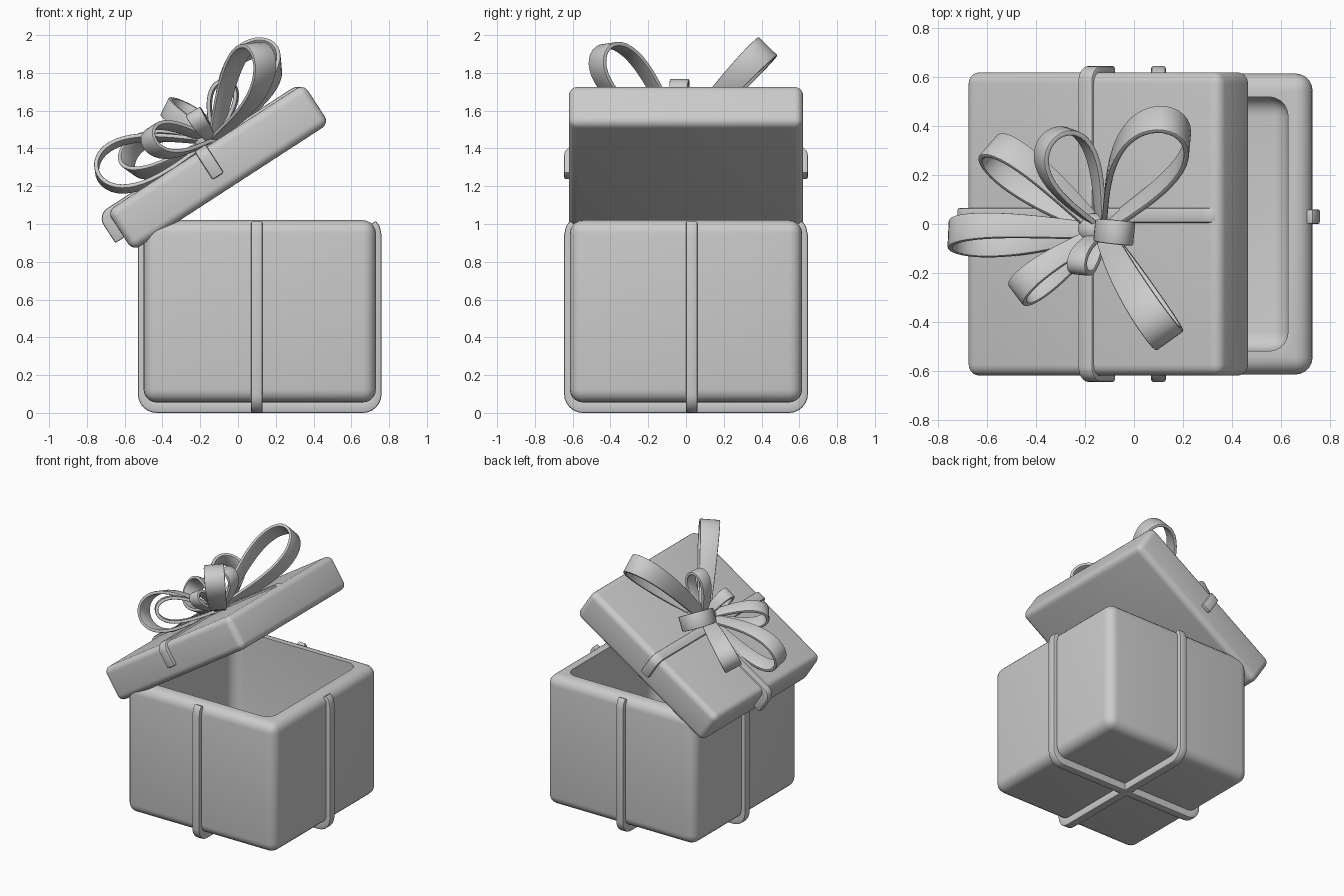
import bpy
from math import sin, cos, pi, radians
from mathutils import Vector, Matrix

if "Cube" in bpy.data.objects:
    bpy.data.objects.remove(bpy.data.objects["Cube"])


def finish(ob, mods, angle=40):
    """Add and apply modifiers, then smooth the shading."""
    bpy.ops.object.select_all(action='DESELECT')
    bpy.context.view_layer.objects.active = ob
    ob.select_set(True)
    for kind, props in mods:
        m = ob.modifiers.new(kind.title(), kind)
        for k, v in props.items():
            setattr(m, k, v)
        bpy.ops.object.modifier_apply(modifier=m.name)
    bpy.ops.object.shade_smooth_by_angle(angle=radians(angle))
    return ob


def rounded_box(name, lo, hi, r):
    lo, hi = Vector(lo), Vector(hi)
    bpy.ops.mesh.primitive_cube_add(size=1)
    ob = bpy.context.object
    ob.name = name
    ob.data.transform(Matrix.Translation((lo + hi) / 2) @ Matrix.Diagonal((*(hi - lo), 1)))
    return finish(ob, [('BEVEL', dict(width=r, segments=5))])


def strip(name, path, across, widths, thick, matrix=Matrix(), bevel=0.009):
    """Ribbon: a path widened along 'across', then thickened."""
    verts, faces = [], []
    for p, w in zip(path, widths):
        for s in (-0.5, 0.5):
            verts.append(matrix @ (Vector(p) + across * (w * s)))
    for i in range(len(path) - 1):
        faces.append((2 * i, 2 * i + 1, 2 * i + 3, 2 * i + 2))
    me = bpy.data.meshes.new(name)
    me.from_pydata(verts, [], faces)
    ob = bpy.data.objects.new(name, me)
    bpy.context.collection.objects.link(ob)
    return finish(ob, [
        ('SOLIDIFY', dict(thickness=thick, offset=0, use_even_offset=True)),
        ('BEVEL', dict(width=bevel, segments=2, limit_method='ANGLE', angle_limit=radians(40)))])


def band(name, along, centre, half, z_turn, z_end, r, width, lip=0.0, matrix=Matrix()):
    """U-shaped ribbon band with rounded turns; z_turn is the closed side."""
    along, centre = Vector(along), Vector(centre)
    up = 1 if z_end > z_turn else -1
    side = [(half - r + r * sin(a), z_turn + up * (r - r * cos(a)))
            for a in [i * pi / 12 for i in range(7)]]
    if lip:
        side += [(half, z_end - up * 0.06), (half - lip * 0.3, z_end - up * 0.025)]
    side.append((half - lip, z_end))
    flat = [(-s, z) for s, z in reversed(side)] + side
    path = [centre + along * s + Vector((0, 0, z)) for s, z in flat]
    return strip(name, path, along.cross(Vector((0, 0, 1))), [width] * len(path), 0.06, matrix)


# Open box body
body = rounded_box("box_body", (-0.50, -0.615, 0.055), (0.73, 0.615, 1.02), 0.07)
cutter = rounded_box("cavity_cutter", (-0.40, -0.52, 0.16), (0.63, 0.52, 1.4), 0.08)
cutter.hide_render = True
finish(body, [('BOOLEAN', dict(operation='DIFFERENCE', object=cutter, solver='EXACT'))])
bpy.data.objects.remove(cutter)

# Ribbon bands around the box
band("box_ribbon_side", (1, 0, 0), (0.115, 0.03, 0), 0.615, 0.03, 1.0, 0.07, 0.06, 0.025)
band("box_ribbon_front", (0, 1, 0), (0.10, 0, 0), 0.615, 0.03, 1.0, 0.07, 0.06, 0.025)

# Tilted lid with its bands
tilt = Matrix.Translation((-0.105, 0, 1.30)) @ Matrix.Rotation(radians(-33), 4, 'Y')
lid = rounded_box("lid", (-0.62, -0.62, -0.125), (0.62, 0.62, 0.125), 0.045)
lid.data.transform(tilt)
band("lid_ribbon_long", (1, 0, 0), (-0.03, 0.035, 0), 0.615, 0.108, -0.04, 0.035, 0.06, matrix=tilt)
band("lid_ribbon_cross", (0, 1, 0), (-0.025, 0, 0), 0.615, 0.108, -0.04, 0.035, 0.07, matrix=tilt)

# Bow loops: tip, width direction, half opening, ribbon width
KNOT = Vector((-0.13, -0.03, 1.44))
loops = {
    "bow_loop_back_right": ((0.15, 0.42, 1.93), (0.10, 0.77, -0.64), 0.145, 0.14),
    "bow_loop_front_right": ((0.12, -0.45, 1.92), (0.80, 0.55, 0.10), 0.135, 0.14),
    "bow_loop_left": ((-0.745, -0.05, 1.27), (0, 1, -0.3), 0.145, 0.12),
    "bow_loop_back_left": ((-0.59, 0.31, 1.34), (0.40, 0.80, -0.45), 0.115, 0.13),
    "bow_loop_back": ((-0.33, 0.365, 1.61), (0.45, -0.20, 0.85), 0.12, 0.11),
    "bow_loop_front_left": ((-0.475, -0.285, 1.45), (0.55, -0.75, 0.35), 0.09, 0.11),
    "bow_loop_small_front": ((-0.23, -0.185, 1.58), (0.75, -0.20, 0.60), 0.05, 0.09),
    "bow_loop_small_top": ((-0.06, -0.035, 1.755), (0.10, 1, 0), 0.075, 0.10),
}
N = 40
for name, (tip, across, h, width) in loops.items():
    d = Vector(tip) - KNOT
    n = Vector(across)
    n = (n - d * (n.dot(d) / d.dot(d))).normalized()
    t = d.normalized().cross(n)
    angles = [0.35 + (2 * pi - 0.7) * i / N for i in range(N + 1)]
    path = [KNOT + d * ((1 - cos(a)) / 2) + t * (h / 0.77 * sin(a) * sin(a / 2) ** 1.5)
            for a in angles]
    widths = [width * (0.4 + 0.6 * sin(a / 2)) for a in angles]
    strip(name, path, n, widths, 0.022, bevel=0.006)

# Knot
bpy.ops.mesh.primitive_uv_sphere_add(segments=24, ring_count=12, radius=0.065,
                                     location=(-0.165, -0.02, 1.44))
knot = bpy.context.object
knot.name = "bow_knot"
finish(knot, [])
